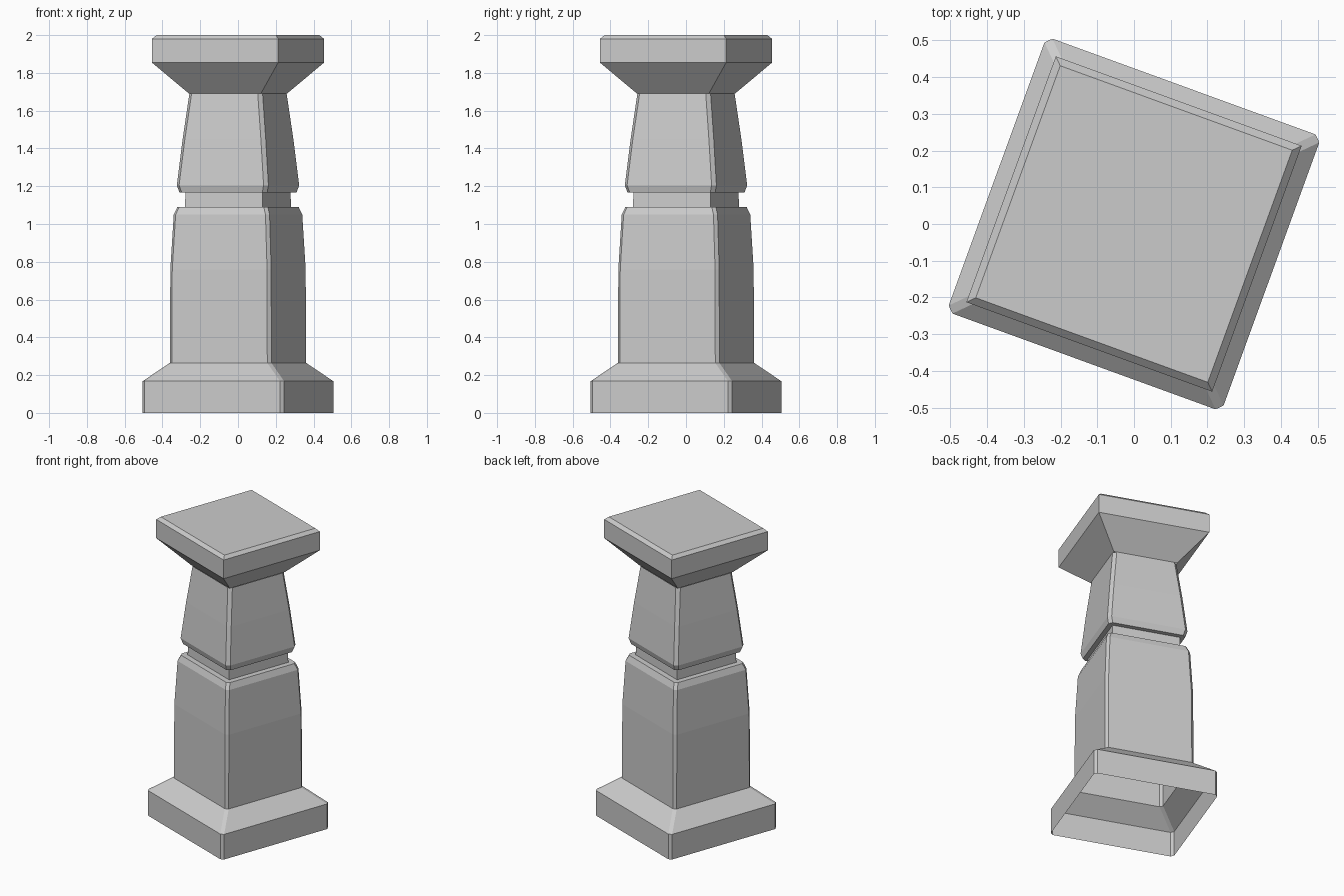
import bpy, bmesh, math

if "Cube" in bpy.data.objects:
    bpy.data.objects.remove(bpy.data.objects["Cube"])

TURN = math.radians(-20)  # the whole pillar is twisted about z


def section(h, c):
    """Square outline of half-width h, corners cut by c (0 = sharp)."""
    if c == 0:
        pts = [(h, -h), (h, h), (-h, h), (-h, -h)]
    else:
        k = h - c
        pts = [(k, -h), (h, -k), (h, k), (k, h), (-k, h), (-h, k), (-h, -k), (-k, -h)]
    ca, sa = math.cos(TURN), math.sin(TURN)
    return [(x * ca - y * sa, x * sa + y * ca) for x, y in pts]


def loft(name, levels, c, cap_top=False):
    """Stack square sections given as (z, half-width) and skin them."""
    bm = bmesh.new()
    rings = [[bm.verts.new((x, y, z)) for x, y in section(h, c)] for z, h in levels]
    for a, b in zip(rings, rings[1:]):
        n = len(a)
        for i in range(n):
            j = (i + 1) % n
            bm.faces.new((a[i], a[j], b[j], b[i]))
    if cap_top:
        bm.faces.new(rings[-1])
    mesh = bpy.data.meshes.new(name)
    bm.to_mesh(mesh)
    bm.free()
    obj = bpy.data.objects.new(name, mesh)
    bpy.context.collection.objects.link(obj)
    return obj


# Hollow plinth and lower shaft, open underneath, with an inward ledge on top
loft("base_and_lower_shaft",
     [(0, 0.398), (0.168, 0.398), (0.265, 0.286), (0.76, 0.284),
      (1.05, 0.270), (1.09, 0.255), (1.09, 0.218)], 0.017)

# Recessed neck
loft("neck", [(1.09, 0.219), (1.167, 0.217)], 0)

# Tapered upper shaft, with a ledge underneath
loft("upper_shaft",
     [(1.167, 0.216), (1.167, 0.247), (1.205, 0.258), (1.45, 0.234), (1.692, 0.206)], 0.02)

# Flared capital with bevelled top
loft("capital",
     [(1.692, 0.204), (1.855, 0.356), (1.98, 0.356), (2.0, 0.336)], 0, cap_top=True)
